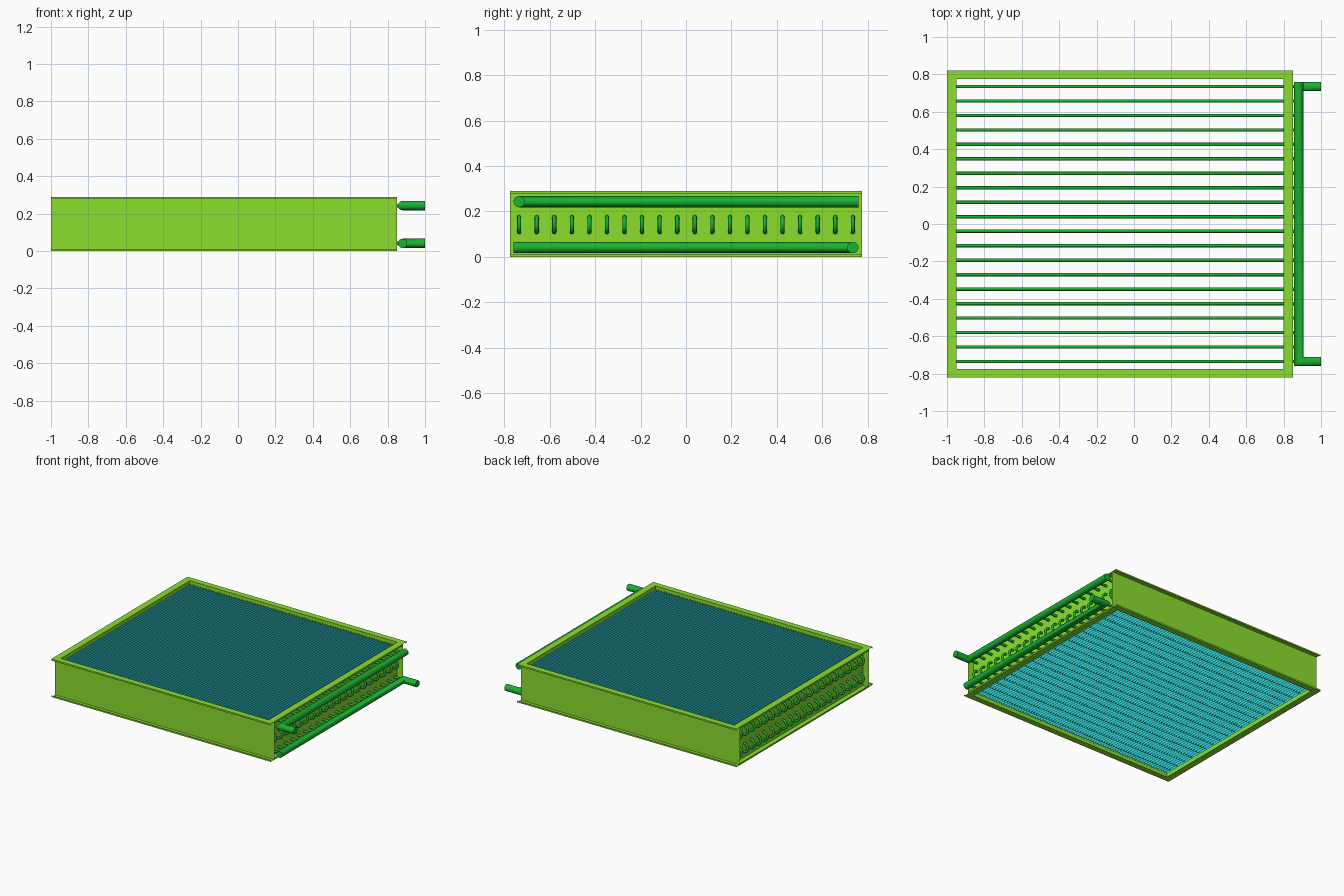
import bpy, math
from mathutils import Vector

if "Cube" in bpy.data.objects:
    bpy.data.objects.remove(bpy.data.objects["Cube"])


def material(name, rgb):
    m = bpy.data.materials.new(name)
    m.diffuse_color = (*rgb, 1)
    m.use_nodes = True
    m.node_tree.nodes["Principled BSDF"].inputs["Base Color"].default_value = m.diffuse_color
    return m


LIME = material("lime_sheet", (0.26, 0.74, 0.03))
GREEN = material("green_pipe", (0.01, 0.45, 0.03))
CYAN = material("cyan_fin", (0.03, 0.65, 0.68))


def make(name, verts, faces, mat, smooth=False):
    me = bpy.data.meshes.new(name)
    me.from_pydata([tuple(v) for v in verts], [], faces)
    me.materials.append(mat)
    ob = bpy.data.objects.new(name, me)
    bpy.context.collection.objects.link(ob)
    if smooth:
        bpy.ops.object.select_all(action='DESELECT')
        ob.select_set(True)
        bpy.context.view_layer.objects.active = ob
        bpy.ops.object.shade_smooth_by_angle(angle=math.radians(50))
    return ob


def sweep(path, normal, r, sides, verts, faces):
    """Capped round tube with mitred corners along a path in one plane."""
    path = [Vector(p) for p in path]
    n = Vector(normal)
    base = len(verts)
    last = len(path) - 1
    for i, p in enumerate(path):
        a = (p - path[i - 1]).normalized() if i > 0 else None
        b = (path[i + 1] - p).normalized() if i < last else None
        a, b = a or b, b or a
        t = (a + b).normalized()
        side = n.cross(t) / t.dot(a)
        for k in range(sides):
            ang = 2 * math.pi * k / sides
            verts.append(p + side * (r * math.cos(ang)) + n * (r * math.sin(ang)))
    for i in range(last):
        for k in range(sides):
            q = base + i * sides
            k2 = (k + 1) % sides
            faces.append((q + k, q + k2, q + sides + k2, q + sides + k))
    faces.append(tuple(base + k for k in reversed(range(sides))))
    faces.append(tuple(base + last * sides + k for k in range(sides)))


# Sheet-metal frame: four lipped channels opening outwards
H, LIP = 0.29, 0.012


def channel(name, web, edge, lo, hi, along_x):
    prof = [(edge, LIP), (edge, 0), (web, 0), (web, H), (edge, H), (edge, H - LIP)]
    verts = []
    for s in (lo, hi):
        verts += [(s, d, z) if along_x else (d, s, z) for d, z in prof]
    faces = [(i, i + 1, i + 7, i + 6) for i in range(5)]
    make(name, verts, faces, LIME)


channel("front_side_plate", -0.775, -0.82, -1.0, 0.85, True)
channel("back_side_plate", 0.775, 0.82, -1.0, 0.85, True)
channel("left_tube_sheet", -0.95, -1.0, -0.775, 0.775, False)
channel("right_tube_sheet", 0.80, 0.85, -0.775, 0.775, False)

# Thin fin sheets stacked along x
FINS = 80
verts, faces = [], []
for i in range(FINS):
    x = -0.95 + 1.75 * (i + 0.5) / FINS
    verts += [(x, -0.772, 0.02), (x, 0.772, 0.02), (x, 0.772, 0.27), (x, -0.772, 0.27)]
    faces.append(tuple(range(4 * i, 4 * i + 4)))
make("fins", verts, faces, CYAN)

# Serpentine tubes: four passes joined by U-bends
ROWS = [0.243, 0.1757, 0.1083, 0.041]
HEADER_X = 0.88


def serpentine(y):
    pts = [(HEADER_X, y, ROWS[0])]
    for j in range(3):
        sgn, x = (-1, -0.95) if j % 2 == 0 else (1, 0.80)
        mid = (ROWS[j] + ROWS[j + 1]) / 2
        rad = (ROWS[j] - ROWS[j + 1]) / 2
        for k in range(9):
            a = math.pi * k / 8
            pts.append((x + sgn * rad * math.sin(a), y, mid + rad * math.cos(a)))
    pts.append((HEADER_X, y, ROWS[3]))
    return pts


verts, faces = [], []
for i in range(20):
    sweep(serpentine(-0.735 + 1.47 * i / 19), (0, 1, 0), 0.009, 8, verts, faces)
make("coil_tubes", verts, faces, GREEN, True)

# Header pipes with mitred outlets at opposite ends
for name, z, s in (("upper_header", ROWS[0], -1), ("lower_header", ROWS[3], 1)):
    verts, faces = [], []
    path = [(HEADER_X, -s * 0.76, z), (HEADER_X, s * 0.735, z), (1.0, s * 0.735, z)]
    sweep(path, (0, 0, 1), 0.025, 16, verts, faces)
    make(name, verts, faces, GREEN, True)
